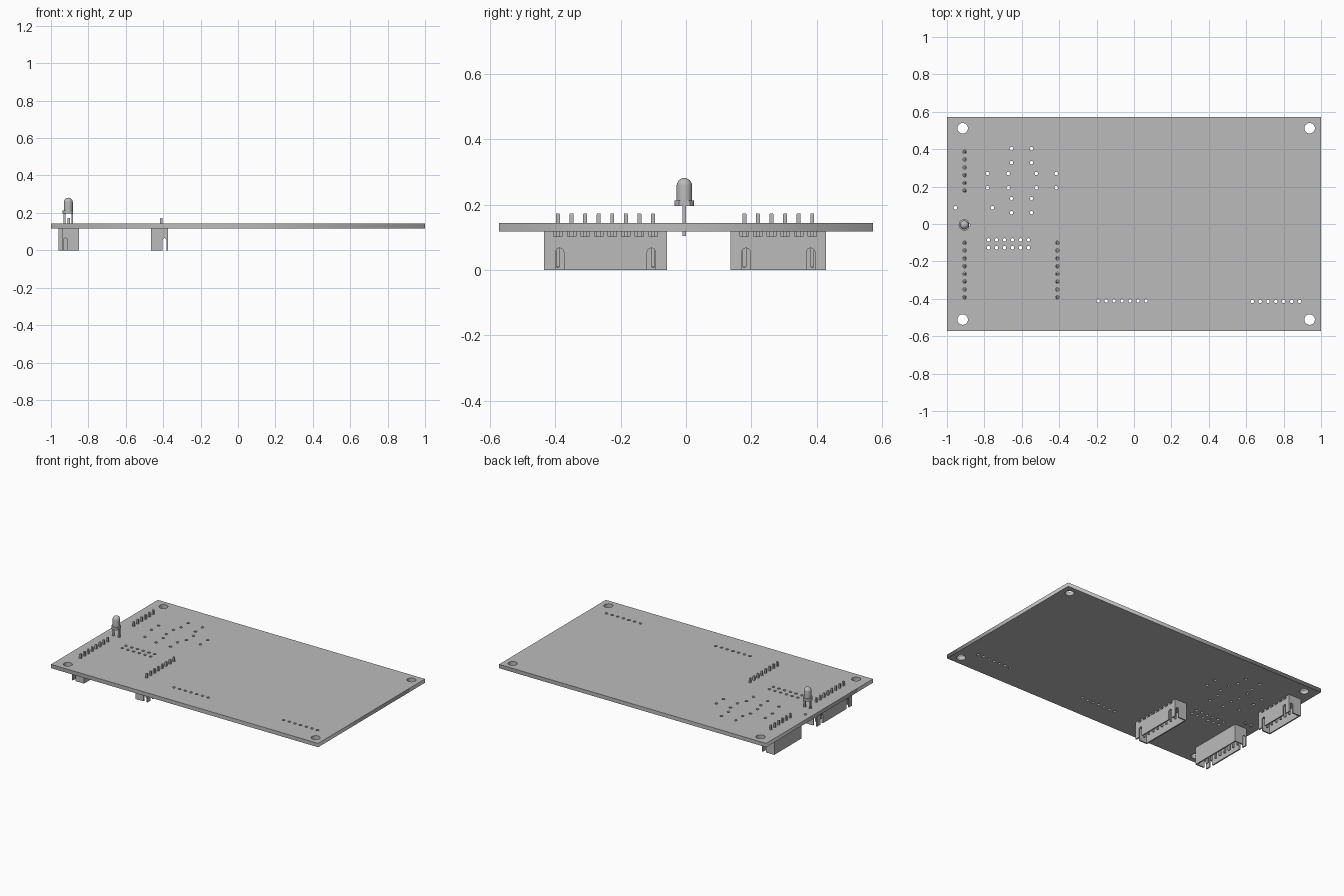
import bpy, bmesh, math
from mathutils import Matrix, Vector

if "Cube" in bpy.data.objects:
    bpy.data.objects.remove(bpy.data.objects["Cube"], do_unlink=True)

BOTTOM, TOP = 0.117, 0.143      # board faces
PITCH = 0.0415                  # pin spacing

grey = bpy.data.materials.new("plain grey")
grey.use_nodes = True
grey.diffuse_color = (0.5, 0.5, 0.5, 1)
grey.node_tree.nodes["Principled BSDF"].inputs["Base Color"].default_value = (0.5, 0.5, 0.5, 1)


def make(name, bm):
    bmesh.ops.recalc_face_normals(bm, faces=bm.faces)
    mesh = bpy.data.meshes.new(name)
    bm.to_mesh(mesh)
    bm.free()
    mesh.materials.append(grey)
    obj = bpy.data.objects.new(name, mesh)
    bpy.context.collection.objects.link(obj)
    return obj


def box(bm, lo, hi):
    lo, hi = Vector(lo), Vector(hi)
    size = Matrix.Diagonal((hi - lo).to_4d())
    size[3][3] = 1
    return bmesh.ops.create_cube(bm, size=1, matrix=Matrix.Translation((lo + hi) / 2) @ size)["verts"]


def arch(bm, centre, width, top, start, end, along_x):
    """Round-topped slot cutter, open at the bottom."""
    r = width / 2
    outline = [(centre + r, -0.02)]
    for i in range(9):
        a = math.pi * i / 8
        outline.append((centre + r * math.cos(a), top - r + r * math.sin(a)))
    outline.append((centre - r, -0.02))
    verts = [bm.verts.new((start, u, z) if along_x else (u, start, z)) for u, z in outline]
    face = bm.faces.new(verts)
    new = bmesh.ops.extrude_face_region(bm, geom=[face])["geom"]
    step = Vector((end - start, 0, 0)) if along_x else Vector((0, end - start, 0))
    bmesh.ops.translate(bm, vec=step, verts=[v for v in new if isinstance(v, bmesh.types.BMVert)])


def row(x, y, dx, count):
    return [(x + i * dx, y) for i in range(count)]


# connectors: name, pin row x, row centre y, pin count, turned round
connectors = [("outer_long", -0.905, -0.246, 8, True),
              ("inner_long", -0.41, -0.246, 8, False),
              ("outer_short", -0.905, 0.282, 6, False)]
LED_X, LED_Y, LEAD = -0.907, -0.005, 0.021

# circuit board with drilled holes, as a filled curve
small = []
for x in (-0.655, -0.548):
    small += [(x, y) for y in (0.402, 0.328, 0.136, 0.061)]
for x in (-0.783, -0.672, -0.522, -0.416):
    small += [(x, y) for y in (0.27, 0.194)]
small += [(-0.955, 0.087), (-0.757, 0.087)]
for y in (-0.085, -0.127):
    small += row(-0.778, y, 0.0427, 6)
small += row(-0.192, -0.411, 0.0427, 7) + row(0.632, -0.414, 0.0422, 7)
small += [(LED_X - LEAD, LED_Y), (LED_X + LEAD, LED_Y)]
for _, x, y, n, _ in connectors:
    small += [(x, y + (i - (n - 1) / 2) * PITCH) for i in range(n)]

curve = bpy.data.curves.new("circuit_board", "CURVE")
curve.dimensions = "2D"
curve.fill_mode = "BOTH"
curve.extrude = (TOP - BOTTOM) / 2


def loop(points):
    spline = curve.splines.new("POLY")
    spline.points.add(len(points) - 1)
    for p, (x, y) in zip(spline.points, points):
        p.co = (x, y, 0, 1)
    spline.use_cyclic_u = True


def ring(x, y, r, n):
    loop([(x + r * math.cos(math.tau * i / n), y + r * math.sin(math.tau * i / n)) for i in range(n)])


loop([(-1, -0.571), (1, -0.571), (1, 0.571), (-1, 0.571)])
for x in (-0.916, 0.939):
    for y in (-0.511, 0.512):
        ring(x, y, 0.028, 32)
for x, y in small:
    ring(x, y, 0.0095, 12)
temp = bpy.data.objects.new("board_curve", curve)
bpy.context.collection.objects.link(temp)
bpy.context.view_layer.update()
bm = bmesh.new()
bm.from_mesh(temp.evaluated_get(bpy.context.evaluated_depsgraph_get()).to_mesh())
bpy.data.objects.remove(temp, do_unlink=True)
bmesh.ops.remove_doubles(bm, verts=bm.verts, dist=0.0001)
bmesh.ops.translate(bm, vec=(0, 0, (TOP + BOTTOM) / 2), verts=bm.verts)
make("circuit_board", bm)


# shrouded pin headers hanging under the board
def connector(name, x, y, count, turned):
    half = (count - 1) * PITCH / 2
    end = half + 0.042
    back, front, wall = -0.0555, 0.036, 0.009
    bm = bmesh.new()
    box(bm, (back, -end, 0), (front, end, BOTTOM))
    housing = make(name + "_housing", bm)

    # cavity, key slots, end slots and pin notches
    bm = bmesh.new()
    box(bm, (back + wall, -end + wall, -0.02), (front - wall, end - wall, 0.085))
    for s in (-1, 1):
        arch(bm, s * (half - 0.005), 0.026, 0.067, front - 0.012, front + 0.02, True)
        arch(bm, 0.017, 0.0205, 0.065, s * (end - 0.012), s * (end + 0.02), False)
    for i in range(count):
        p = -half + i * PITCH
        box(bm, (-0.012, p - 0.013, 0.102), (front + 0.02, p + 0.013, BOTTOM + 0.02))
    cutter = make(name + "_cutter", bm)
    cutter.hide_render = True
    mod = housing.modifiers.new("cut", "BOOLEAN")
    mod.object, mod.operation, mod.solver, mod.use_self = cutter, "DIFFERENCE", "EXACT", True
    bpy.context.view_layer.update()
    cut = bpy.data.meshes.new_from_object(housing.evaluated_get(bpy.context.evaluated_depsgraph_get()))
    housing.modifiers.clear()
    housing.data = cut
    bpy.data.objects.remove(cutter, do_unlink=True)

    # square pins with tapered tips
    bm = bmesh.new()
    w = 0.006
    for i in range(count):
        p = -half + i * PITCH
        verts = box(bm, (-w, p - w, 0.008), (w, p + w, 0.173))
        tips = [e for e in {e for v in verts for e in v.link_edges}
                if abs(e.verts[0].co.z - e.verts[1].co.z) < 0.001]
        bmesh.ops.bevel(bm, geom=tips, offset=0.003, segments=2, affect="EDGES", profile=0.5)
    pins = make(name + "_pins", bm)
    for obj in (housing, pins):
        obj.location = (x, y, 0)
        obj.rotation_euler.z = math.pi if turned else 0


for spec in connectors:
    connector(*spec)

# indicator lamp: domed body with a flat-sided rim
R = 0.0235
profile = [(0, 0.196), (0.03, 0.196), (0.03, 0.213), (R, 0.213)]
profile += [(R * math.cos(a), 0.2575 + R * math.sin(a)) for a in [math.pi / 16 * i for i in range(8)]]
profile.append((0, 0.281))
bm = bmesh.new()
verts = [bm.verts.new((r, 0, z)) for r, z in profile]
edges = [bm.edges.new(pair) for pair in zip(verts, verts[1:])]
bmesh.ops.spin(bm, geom=verts + edges, axis=(0, 0, 1), cent=(0, 0, 0), angle=math.tau, steps=32)
bmesh.ops.remove_doubles(bm, verts=bm.verts, dist=0.0001)
for v in bm.verts:
    v.co.x = min(v.co.x, 0.0245)
lamp = make("lamp_body", bm)
lamp.location = (LED_X, LED_Y, 0)
bpy.ops.object.select_all(action="DESELECT")
lamp.select_set(True)
bpy.context.view_layer.objects.active = lamp
bpy.ops.object.shade_smooth_by_angle(angle=math.radians(35))

# lamp leads
bm = bmesh.new()
for s in (-1, 1):
    box(bm, (s * LEAD - 0.005, -0.005, 0.104), (s * LEAD + 0.005, 0.005, 0.198))
make("lamp_leads", bm).location = (LED_X, LED_Y, 0)
